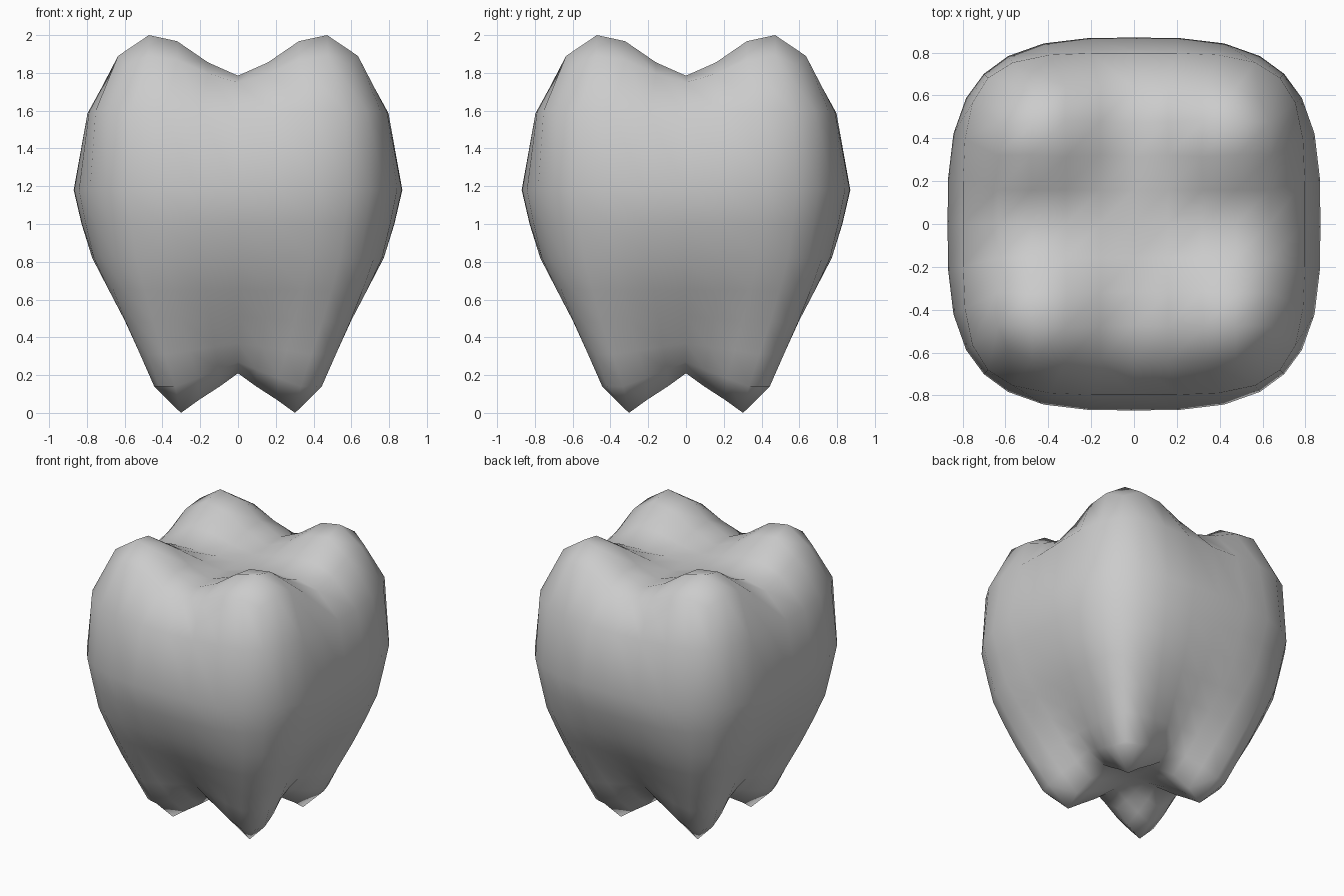
import bpy
import bmesh
import math

cube = bpy.data.objects.get("Cube")
if cube:
    bpy.data.objects.remove(cube, do_unlink=True)

# Side levels from root edge to crown edge: height, half width, corner fullness,
# depth of the groove between corners, height shift of the groove
LEVELS = [
    (0.14, 0.445, 0.94, 0.13, 0.0),
    (0.31, 0.525, 0.915, 0.09, 0.06),
    (0.48, 0.61, 0.89, 0.055, 0.03),
    (0.65, 0.695, 0.86, 0.03, 0.0),
    (0.82, 0.78, 0.83, 0.012, 0.0),
    (1.00, 0.828, 0.815, 0.0, 0.0),
    (1.18, 0.87, 0.805, 0.0, 0.0),
    (1.60, 0.797, 0.855, 0.0, -0.02),
    (1.89, 0.645, 0.91, 0.02, 0.0),
]
CUSP = [0, 0.33, 0.85, 1, 0.65]       # crown height from centre to edge
ROOT = [0, 0.33, 0.67, 1, 1]          # root length from centre to edge
ROOT_WIDTH = [0, 0.1, 0.205, 0.31, 0.445]


def rounded_square(u, v, half, corner):
    """Put the direction (u, v) on a rounded square outline."""
    n = math.log(2) / -math.log(corner)
    big = max(abs(u), abs(v))
    if big == 0:
        return 0.0, 0.0
    u, v = u / big, v / big
    r = half / (abs(u) ** n + abs(v) ** n) ** (1 / n)
    return u * r, v * r


def shape(co):
    """Move one point of the cube grid onto the tooth."""
    u, v = co.x, co.y
    i, j = round(abs(u) * 4), round(abs(v) * 4)
    ring, side = max(i, j), min(i, j)
    level = round((co.z + 1) * 4)
    z, half, corner, groove, shift = LEVELS[level]
    t = side / max(ring, 1)
    half *= 1 - groove * math.cos(math.pi / 2 * min(1, t / 0.75)) ** 2
    if level == 8:      # chewing surface with four cusps
        half *= ring / 4
        z = (1.785 if ring < 4 else 1.75) + 0.215 * CUSP[i] * CUSP[j]
    elif level == 0:    # underside with four root tips
        half *= ROOT_WIDTH[ring] / ROOT_WIDTH[4]
        if ring < 4:
            z = 0.21 * (1 - ROOT[i] * ROOT[j])
        else:
            z = 0.27 - 0.13 * ROOT[side]
    else:
        z += shift * (1 - ROOT[side])
    if ring < 4:
        corner = 0.975
    x, y = rounded_square(u, v, half, corner)
    return x, y, z


# Tooth body
bm = bmesh.new()
bmesh.ops.create_cube(bm, size=2)
bmesh.ops.subdivide_edges(bm, edges=bm.edges[:], cuts=7, use_grid_fill=True)
for vert in bm.verts:
    vert.co = shape(vert.co)
bmesh.ops.recalc_face_normals(bm, faces=bm.faces[:])
for face in bm.faces:
    face.smooth = True
mesh = bpy.data.meshes.new("tooth")
bm.to_mesh(mesh)
bm.free()
tooth = bpy.data.objects.new("tooth", mesh)
bpy.context.collection.objects.link(tooth)

# Enamel colour
enamel = bpy.data.materials.new("pale_grey")
enamel.use_nodes = True
colour = (0.6, 0.6, 0.6, 1)
enamel.diffuse_color = colour
enamel.node_tree.nodes["Principled BSDF"].inputs["Base Color"].default_value = colour
mesh.materials.append(enamel)
